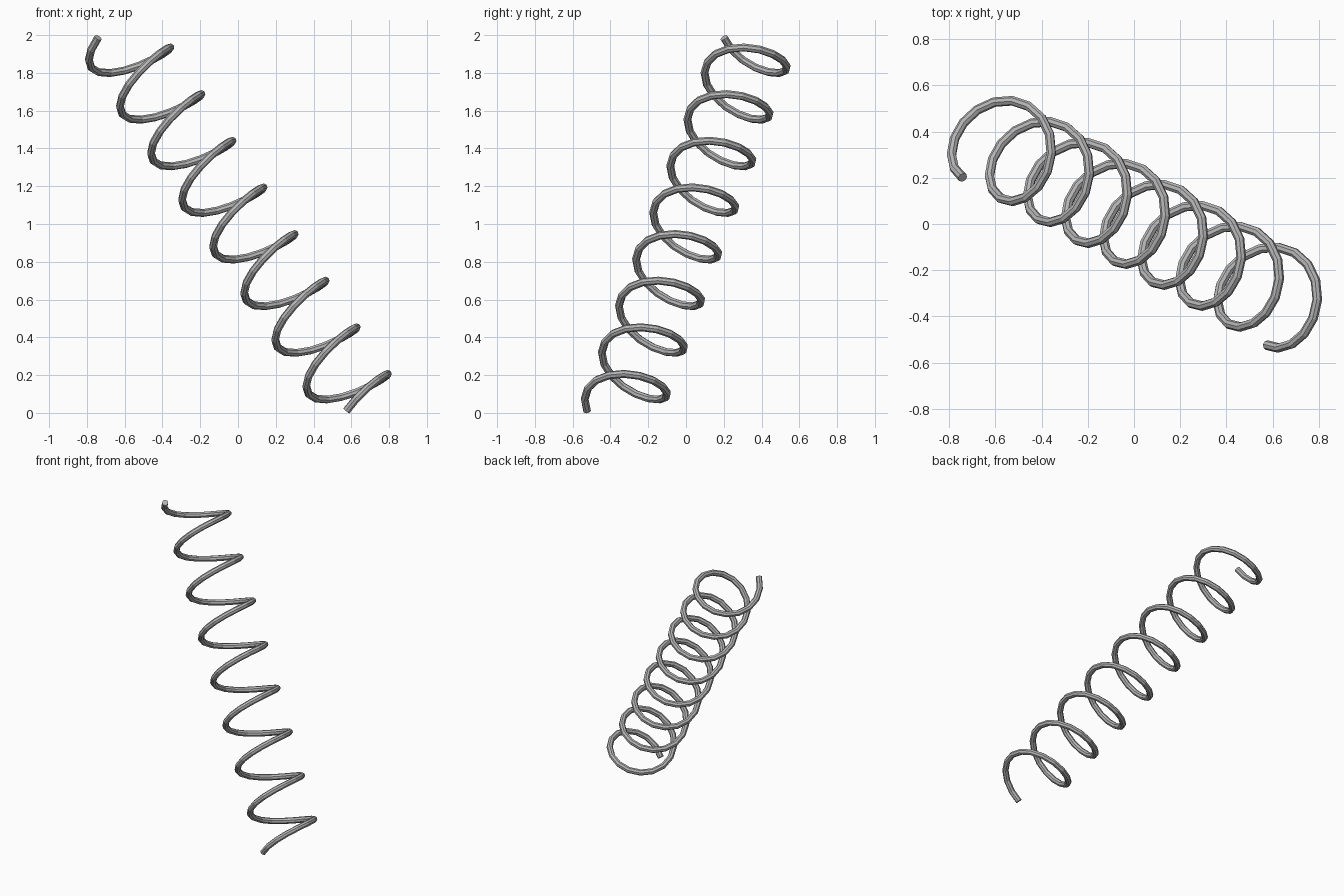
import bpy
from math import cos, sin, pi
from mathutils import Vector

cube = bpy.data.objects.get("Cube")
if cube:
    bpy.data.objects.remove(cube, do_unlink=True)

TURNS, SEGMENTS = 8, 16          # coil turns, straight pieces per turn
COIL_RADIUS, WIRE_RADIUS = 0.204, 0.021
START_ANGLE = -2.2
BASE = Vector((0.676, -0.347, 0.014))     # axis point under the lower end
PITCH = Vector((-0.1644, 0.0906, 0.2469))  # axis travel per turn

# Steel material
steel = bpy.data.materials.new("steel_grey")
steel.use_nodes = True
color = (0.46, 0.46, 0.46, 1)
steel.diffuse_color = color
steel.node_tree.nodes["Principled BSDF"].inputs["Base Color"].default_value = color

# Two directions across the leaning coil axis
axis = PITCH.normalized()
x_dir = Vector((1, 0, 0))
across = (x_dir - axis * axis.x).normalized()
side = axis.cross(across)

# Wire path: a helix of straight pieces
curve = bpy.data.curves.new("coil_spring", "CURVE")
curve.dimensions = "3D"
curve.twist_mode = "MINIMUM"
curve.bevel_depth = WIRE_RADIUS
curve.bevel_resolution = 2       # eight-sided wire
curve.use_fill_caps = True
path = curve.splines.new("POLY")
count = TURNS * SEGMENTS
path.points.add(count)
for i, point in enumerate(path.points):
    turn = i / SEGMENTS
    angle = START_ANGLE + 2 * pi * turn
    spoke = across * cos(angle) + side * sin(angle)
    point.co = (*(BASE + PITCH * turn + spoke * COIL_RADIUS), 1)
path.use_smooth = False
curve.materials.append(steel)

# Turn the wire into a flat-faced mesh
spring = bpy.data.objects.new("coil_spring", curve)
bpy.context.collection.objects.link(spring)
bpy.ops.object.select_all(action="DESELECT")
spring.select_set(True)
bpy.context.view_layer.objects.active = spring
bpy.ops.object.convert(target="MESH")
bpy.ops.object.shade_flat()
